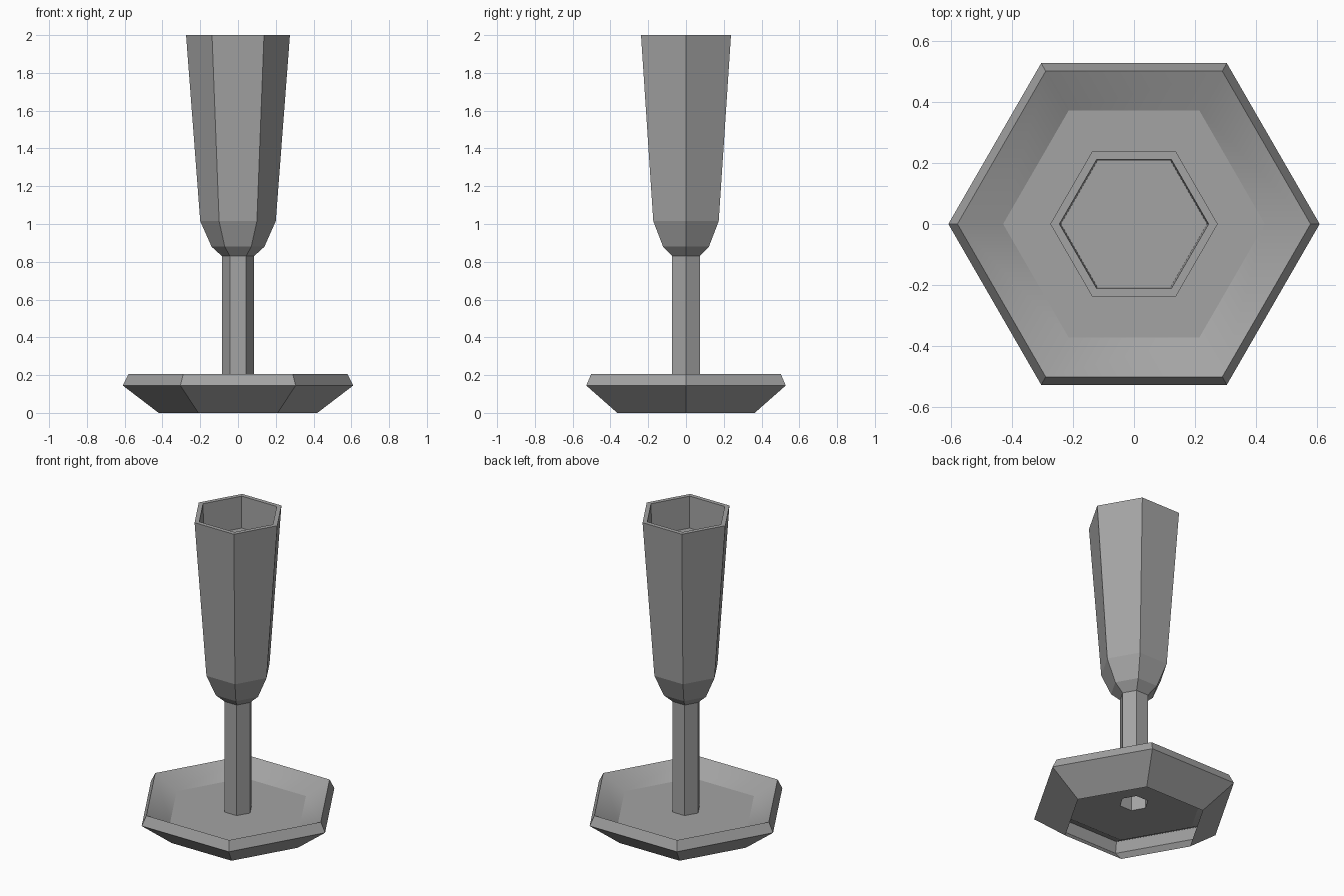
import bpy
import bmesh
from math import cos, sin, pi

SIDES = 6

cube = bpy.data.objects.get("Cube")
if cube:
    bpy.data.objects.remove(cube, do_unlink=True)

# Single grey finish
grey = bpy.data.materials.new("plain_grey")
grey.use_nodes = True
colour = (0.37, 0.37, 0.37, 1)
grey.diffuse_color = colour
grey.node_tree.nodes["Principled BSDF"].inputs["Base Color"].default_value = colour


def lathe(name, profile, cap_end=False, smooth_bands=()):
    """Sweep (radius, height) points into a faceted shell, outside facing out."""
    bm = bmesh.new()
    rings = [[bm.verts.new((r * cos(2 * pi * i / SIDES), r * sin(2 * pi * i / SIDES), z))
              for i in range(SIDES)] for r, z in profile]
    for band, (low, high) in enumerate(zip(rings, rings[1:])):
        for i in range(SIDES):
            j = (i + 1) % SIDES
            face = bm.faces.new((low[i], low[j], high[j], high[i]))
            face.smooth = band in smooth_bands
    if cap_end:
        bm.faces.new(rings[-1])
    mesh = bpy.data.meshes.new(name)
    bm.to_mesh(mesh)
    bm.free()
    mesh.materials.append(grey)
    obj = bpy.data.objects.new(name, mesh)
    bpy.context.collection.objects.link(obj)
    return obj


# Hollow dish foot, open underneath, with a softly shaded inner slope
lathe("foot", [(0.42, 0), (0.61, 0.145), (0.58, 0.205), (0.43, 0.13), (0.085, 0.13)],
      smooth_bands=(2,))

# Tube stem
lathe("stem", [(0.085, 0.13), (0.085, 0.83)])

# Tall tapered cup with a flat lip and a recessed inner floor
lathe("cup", [(0.085, 0.83), (0.14, 0.88), (0.20, 1.015), (0.275, 2.0),
              (0.245, 2.0), (0.24, 1.8)], cap_end=True)
